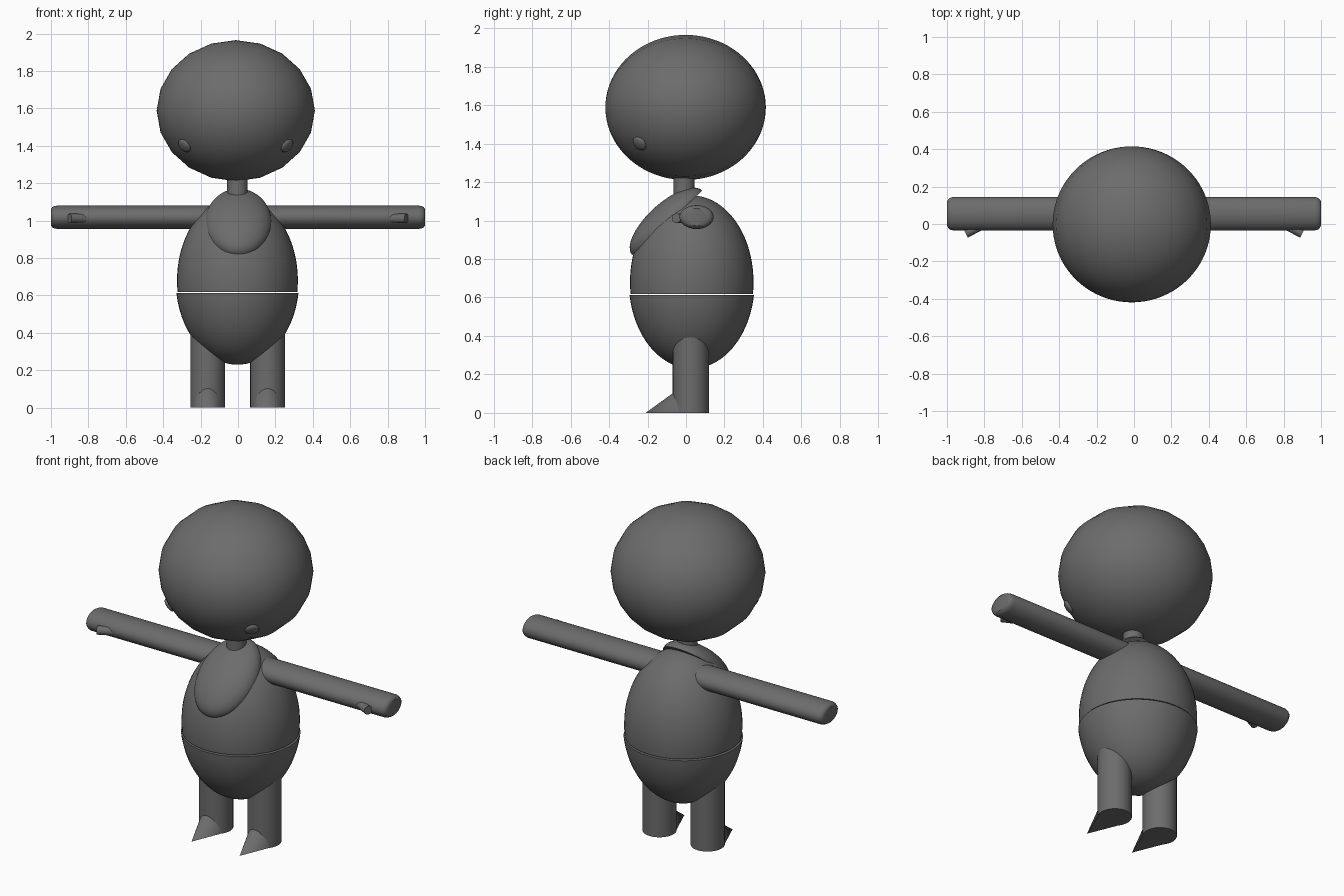
import bpy, bmesh, math
from mathutils import Matrix, Vector, Euler

if "Cube" in bpy.data.objects:
    bpy.data.objects.remove(bpy.data.objects["Cube"])

grey = bpy.data.materials.new("dark_grey")
grey.diffuse_color = (0.15, 0.15, 0.15, 1)
grey.use_nodes = True
grey.node_tree.nodes["Principled BSDF"].inputs["Base Color"].default_value = grey.diffuse_color


def place(loc, rot=(0, 0, 0), scale=(1, 1, 1)):
    return Matrix.LocRotScale(Vector(loc), Euler(rot), Vector(scale))


def arc(start, end, steps):
    """Unit-circle profile (radius, height) between two latitudes in degrees."""
    pts = []
    for i in range(steps + 1):
        a = math.radians(start + (end - start) * i / steps)
        pts.append((max(0.0, math.cos(a)), math.sin(a)))
    return pts


def lathe(name, profile, segs, matrix, cut_ground=False):
    """Revolve a profile about local z, close both ends and place the part."""
    bm = bmesh.new()
    rings = []
    for r, h in profile:
        if r < 1e-5:
            rings.append([bm.verts.new((0, 0, h))])
        else:
            rings.append([bm.verts.new((r * math.cos(2 * math.pi * i / segs),
                                        r * math.sin(2 * math.pi * i / segs), h))
                          for i in range(segs)])
    for a, b in zip(rings, rings[1:]):
        for i in range(segs):
            j = (i + 1) % segs
            if len(a) == 1:
                bm.faces.new((a[0], b[i], b[j]))
            elif len(b) == 1:
                bm.faces.new((a[i], a[j], b[0]))
            else:
                bm.faces.new((a[i], a[j], b[j], b[i]))
    for ring in (rings[0], rings[-1]):
        if len(ring) > 1:
            bm.faces.new(ring)
    bm.transform(matrix)
    if cut_ground:
        bmesh.ops.bisect_plane(bm, geom=bm.verts[:] + bm.edges[:] + bm.faces[:],
                               dist=1e-5, plane_co=(0, 0, 0), plane_no=(0, 0, 1),
                               clear_inner=True)
        bmesh.ops.holes_fill(bm, edges=[e for e in bm.edges if e.is_boundary])
    bmesh.ops.recalc_face_normals(bm, faces=bm.faces[:])
    mesh = bpy.data.meshes.new(name)
    bm.to_mesh(mesh)
    bm.free()
    mesh.materials.append(grey)
    ob = bpy.data.objects.new(name, mesh)
    bpy.context.collection.objects.link(ob)
    bpy.ops.object.select_all(action='DESELECT')
    ob.select_set(True)
    bpy.context.view_layer.objects.active = ob
    bpy.ops.object.shade_smooth_by_angle(angle=math.radians(35))
    return ob


BALL = arc(-90, 90, 40)
TUBE = [(1, 0), (1, 1)]

# Head: coarse sides around the front-back axis
HEAD = Vector((-0.012, -0.002, 1.588))
HEAD_R = Vector((0.423, 0.417, 0.377))
lathe("head", BALL, 20,
      place(HEAD, (math.pi / 2, 0, 0), (HEAD_R.x, HEAD_R.z, HEAD_R.y)))

# Neck
lathe("neck", TUBE, 32, place((-0.003, -0.01, 1.08), scale=(0.055, 0.055, 0.17)))

# Egg-shaped body split by a thin gap at the waist
BODY_Z, BODY_H = 0.68, 0.45


def latitude(z):
    return math.degrees(math.asin((z - BODY_Z) / BODY_H))


lathe("upper_body", arc(latitude(0.619), 90, 28), 48,
      place((-0.003, 0.03, BODY_Z), scale=(0.323, 0.321, BODY_H)))
lathe("lower_body", arc(-90, latitude(0.612), 24), 48,
      place((-0.003, 0.03, BODY_Z), scale=(0.33, 0.327, BODY_H)))

# Bib: half dome leaning over the chest
lathe("bib", arc(0, 90, 16), 48,
      place((0.002, -0.098, 0.988), (math.radians(42.5), 0, 0), (0.178, 0.247, 0.102)))

for s, side in ((-1, "left"), (1, "right")):
    # Eye: flattened ball lying on the head surface
    pos = HEAD + Vector((s * 0.275, -0.24, -0.188))
    d = pos - HEAD
    normal = Vector((d.x / HEAD_R.x ** 2, d.y / HEAD_R.y ** 2, d.z / HEAD_R.z ** 2))
    turn = normal.to_track_quat('Z', 'Y').to_euler()
    lathe(side + "_eye", arc(-90, 90, 14), 24, place(pos, turn, (0.04, 0.04, 0.016)))

    # Arm: oval tube with a rounded outer end
    arm = [(1, 0.1), (1, 0.968), (0.96, 0.982), (0.87, 0.993), (0.72, 1.0)]
    lathe(side + "_arm", arm, 32,
          place((0, 0.055, 1.018), (0, s * math.pi / 2, 0), (0.062, 0.089, 1)))

    # Thumb: short peg pointing outward and forward
    axis = Vector((s * 0.89, -0.45, 0))
    tip = Vector((s * 0.9, -0.05, 1.012))
    lathe(side + "_thumb", TUBE, 24,
          place(tip - axis * 0.13, axis.to_track_quat('Z', 'Y').to_euler(),
                (0.025, 0.025, 0.13)))

    # Leg
    x = s * 0.16 - 0.002
    lathe(side + "_leg", TUBE, 32, place((x, 0.025, 0), scale=(0.093, 0.094, 0.45)))

    # Foot: pointed half cone on the ground
    lathe(side + "_foot", [(1, 0), (0, 1)], 32,
          place((x, 0, 0), (math.pi / 2, 0, 0), (0.086, 0.152, 0.21)), cut_ground=True)
